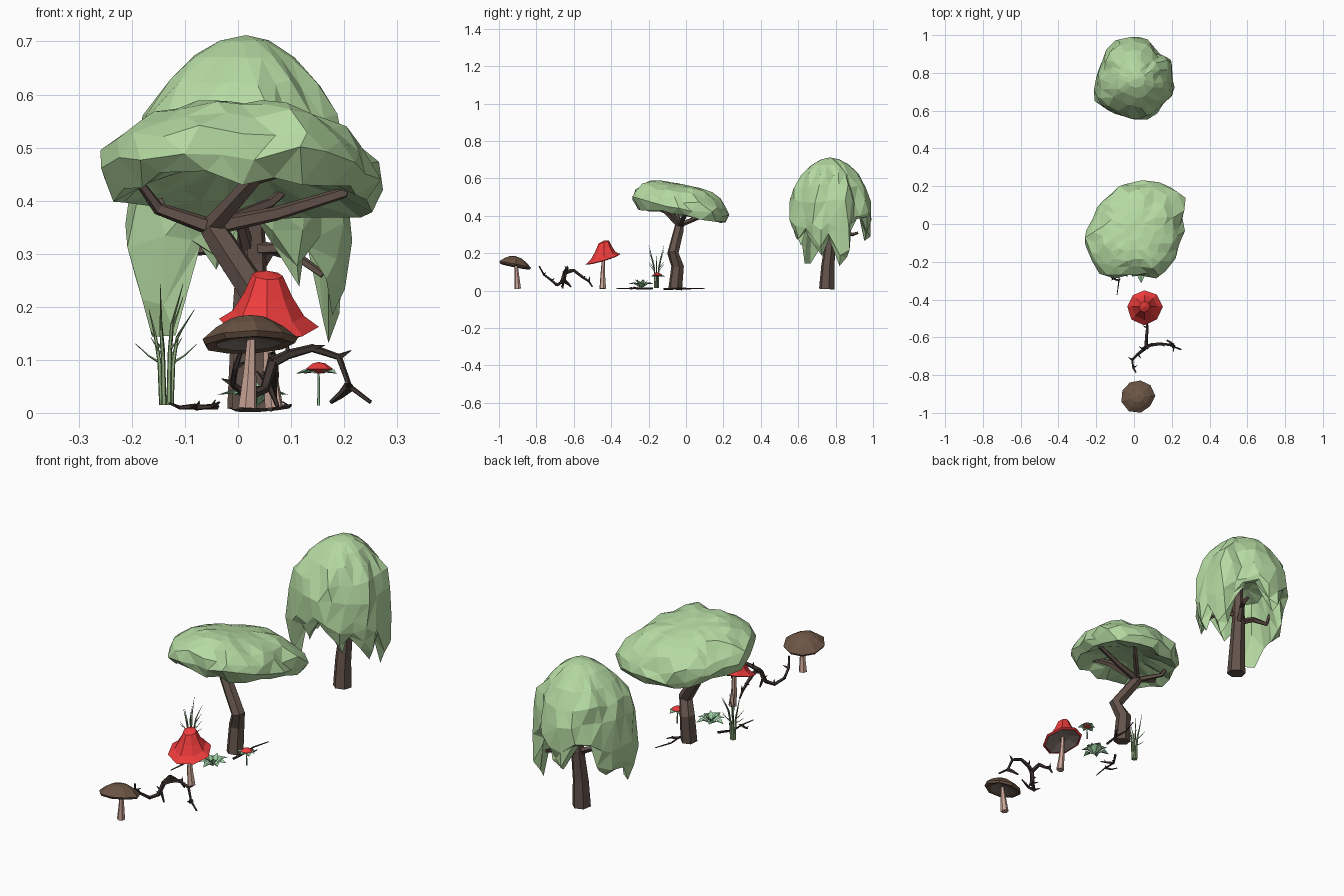
import bpy, bmesh, math, random
from mathutils import Vector as V

if "Cube" in bpy.data.objects:
    bpy.data.objects.remove(bpy.data.objects["Cube"])

random.seed(4)
TAU = math.tau


def material(name, r, g, b):
    m = bpy.data.materials.new(name)
    m.diffuse_color = (r, g, b, 1)
    m.use_nodes = True
    m.node_tree.nodes["Principled BSDF"].inputs["Base Color"].default_value = m.diffuse_color
    return m


LEAF = material("foliage", .46, .70, .36)
PLANT = material("plant_green", .33, .62, .36)
REED = material("reed_green", .28, .43, .21)
BARK = material("bark", .125, .085, .07)
TWIG = material("dark_twig", .05, .036, .032)
RED = material("red", .85, .045, .045)
STEM = material("pale_stem", .62, .39, .32)
CAP = material("brown_cap", .15, .09, .06)
GILL = material("gills", .24, .19, .165)


def skin(bm, rings):
    """Bridge successive rings; a one-point ring is a pole."""
    rows = [[bm.verts.new(p) for p in r] for r in rings]
    for a, b in zip(rows, rows[1:]):
        n = max(len(a), len(b))
        for i in range(n):
            j = (i + 1) % n
            if len(a) == 1:
                bm.faces.new((a[0], b[j], b[i]))
            elif len(b) == 1:
                bm.faces.new((a[i], a[j], b[0]))
            else:
                bm.faces.new((a[i], a[j], b[j], b[i]))


def finish(name, bm, mat, tri=False):
    if tri:
        bmesh.ops.remove_doubles(bm, verts=bm.verts, dist=.017)
        bmesh.ops.triangulate(bm, faces=bm.faces)
    bmesh.ops.recalc_face_normals(bm, faces=bm.faces)
    me = bpy.data.meshes.new(name)
    bm.to_mesh(me)
    bm.free()
    me.materials.append(mat)
    ob = bpy.data.objects.new(name, me)
    bpy.context.collection.objects.link(ob)
    return ob


def tubes(name, paths, mat, sides=6):
    """Each path is (points, start radius, end radius)."""
    bm = bmesh.new()
    for pts, r0, r1 in paths:
        pts = [V(p) for p in pts]
        last = len(pts) - 1
        ref = V((1, .3, .1)) if abs((pts[-1] - pts[0]).normalized().x) < .7 else V((0, .3, 1))
        rings = [[pts[0]]]
        for i, p in enumerate(pts):
            d = (pts[min(i + 1, last)] - pts[max(i - 1, 0)]).normalized()
            u = (ref - d * ref.dot(d)).normalized()
            w, r, ref = d.cross(u), r0 + (r1 - r0) * i / last, u
            rings.append([p + (u * math.cos(TAU * k / sides) + w * math.sin(TAU * k / sides)) * r
                          for k in range(sides)])
        skin(bm, rings + [[pts[-1]]])
    return finish(name, bm, mat)


def radius_fn(outline, c):
    """Radius of a closed outline about c as a function of angle."""
    pol = sorted((math.atan2(y - c[1], x - c[0]) % TAU, math.hypot(x - c[0], y - c[1])) for x, y in outline)
    pol = [(pol[-1][0] - TAU, pol[-1][1])] + pol + [(pol[0][0] + TAU, pol[0][1])]

    def f(t):
        for (a, ra), (b, rb) in zip(pol, pol[1:]):
            if a <= t <= b:
                return ra + (rb - ra) * (t - a) / max(b - a, 1e-6)
    return f


def canopy(name, c, outline, profile, n, jitter, height):
    """Faceted crown; profile holds (radius share, z, hang weight)."""
    rad, bm, rings = radius_fn(outline, c), bmesh.new(), []
    for k, (f, z, w) in enumerate(profile):
        ring = []
        m = n if f else 1
        for i in range(m):
            t = (TAU * (i + .5 * (k % 2) * (w == 0)) / n) % TAU
            r = rad(t) * f
            x, y = c[0] + r * math.cos(t), c[1] + r * math.sin(t)
            s = jitter * min(1, f * f * 1.5)
            j = V([random.uniform(-s, s) for _ in "xyz"])
            ring.append(V((x, y, height(z, w, t, y))) + j)
        rings.append(ring)
    skin(bm, rings)
    return finish(name, bm, LEAF, True)


# Umbrella tree crown, tilted down towards the back
flat_outline = [(.08, .235), (.25, .17), (.26, .0), (.22, -.15), (.14, -.28), (.06, -.26), (-.05, -.28),
                (-.17, -.27), (-.21, -.2), (-.275, -.08), (-.2, .05), (-.1, .18), (0, .22)]
canopy("umbrella_crown", (.0, -.04), flat_outline,
       [(0, .57, 0), (.2, .572, 0), (.42, .568, 0), (.63, .553, 0), (.82, .525, 0), (.96, .485, 0), (1, .445, 0),
        (.9, .402, 0), (.65, .432, 0), (.3, .46, 0), (0, .462, 0)],
       22, .013, lambda z, w, t, y: z - .19 * (y + .04))

# Umbrella tree trunk and limbs
fork = (-.05, -.035, .35)
tubes("umbrella_trunk", [([(.025, -.058, 0.005), (.025, -.045, .13), (.05, -.07, .2), (-.03, -.04, .32), fork],
                          .038, .024)], BARK, 6)
tubes("umbrella_limbs", [
    ([fork, (.035, -.13, .445), (.1, -.17, .46)], .02, .01),
    ([fork, (.07, -.02, .375), (.2, 0, .415), (.21, 0, .45)], .017, .008),
    ([fork, (-.15, -.04, .385), (-.19, -.07, .44)], .017, .008),
    ([fork, (-.14, .03, .38), (-.16, .06, .43)], .013, .007),
    ([fork, (.06, .08, .395), (.1, .12, .43)], .014, .007)], BARK, 5)

# Weeping tree crown with hanging lobes
weep_outline = [(-.05, .995), (.1, .95), (.14, .88), (.19, .89), (.2, .78), (.22, .72), (.15, .62), (.06, .55),
                (-.1, .59), (-.2, .65), (-.2, .76), (-.16, .88), (-.08, .985)]
tips = [(217, .14), (188, .22), (250, .28), (300, .24), (343, .18), (20, .14), (100, .26), (160, .22)]


def weep(z, w, t, y):
    deg = math.degrees(t)
    drop = min(tz + .010 * max(0, abs((deg - a + 180) % 360 - 180) - 6) for a, tz in tips)
    return z + w * (min(drop, .39) - .37)


canopy("weeping_crown", (.015, .77), weep_outline,
       [(0, .712, 0), (.22, .702, 0), (.45, .672, 0), (.68, .622, 0), (.86, .555, 0), (.96, .48, 0), (1, .40, .35),
        (.93, .37, .75), (.84, .365, 1), (.76, .42, .5), (.62, .45, 0), (.3, .48, 0), (0, .49, 0)],
       24, .012, weep)

# Weeping tree trunk and limbs
tubes("weeping_trunk", [([(.02, .752, .008), (.02, .758, .13), (.025, .775, .28), (.025, .77, .4), (.02, .77, .55)],
                         .042, .018)], BARK, 6)
tubes("weeping_limbs", [
    ([(.02, .77, .27), (-.06, .78, .31), (-.12, .8, .30), (-.14, .8, .36)], .016, .007),
    ([(.02, .77, .25), (.06, .84, .31), (.09, .89, .30), (.09, .92, .31)], .016, .007),
    ([(.02, .77, .31), (.09, .74, .31), (.16, .72, .26)], .014, .007),
    ([(.02, .77, .3), (0, .7, .38), (-.02, .65, .45)], .014, .007)], BARK, 5)


# Mushrooms: tilted cap, gills and stem
def mushroom(name, c, cap, gill, slope, mat, sides, stem):
    for part, prof, m in (("cap", cap, mat), ("gills", gill, GILL)):
        bm, rings = bmesh.new(), []
        for r, z in prof:
            ring = []
            for i in range(sides if r else 1):
                t = TAU * i / sides
                q = r * (1 + .07 * math.sin(5.3 * i + 1))
                x, y = q * math.cos(t), q * math.sin(t)
                ring.append((c[0] + x, c[1] + y, z + slope[0] * x + slope[1] * y))
            rings.append(ring)
        skin(bm, rings)
        finish(f"{name}_{part}", bm, m)
    tubes(f"{name}_stem", [(stem, .018, .008)], STEM, 6)


mushroom("red_mushroom", (.055, -.438),
         [(0, .268), (.028, .26), (.045, .222), (.066, .188), (.092, .17), (.082, .165)],
         [(.082, .167), (.03, .183), (0, .183)], (-.08, .3), RED, 8,
         [(.068, -.445, .01), (.06, -.445, .08), (.056, -.44, .19)])
mushroom("brown_mushroom", (.02, -.91),
         [(0, .184), (.034, .177), (.062, .16), (.088, .137), (.082, .127), (.062, .13)],
         [(.062, .129), (.025, .137), (0, .137)], (.05, -.2), CAP, 9,
         [(.018, -.9, .01), (.022, -.903, .07), (.025, -.908, .14)])


# Thorny fallen branches
def thorny(name, paths, r, thorn):
    out = []
    for p in paths:
        out.append((p, r, r * .35))
        for q in p[1:-1]:
            d = V((random.uniform(-1, 1), random.uniform(-1, 1), random.uniform(.1, .8))).normalized()
            out.append(([q, V(q) + d * thorn], r * .6, .0008))
    tubes(name, out, TWIG, 5)


J = (.065, -.65, .095)
thorny("thorny_branch", [
    [J, (.05, -.665, .045), (.02, -.69, .03), (-.01, -.72, .055), (-.005, -.76, .085), (.01, -.785, .13)],
    [J, (.095, -.64, .11), (.14, -.635, .122), (.19, -.64, .105), (.21, -.65, .05), (.25, -.665, .02)],
    [(.21, -.65, .05), (.195, -.63, .035), (.175, -.615, .02)],
    [J, (.065, -.6, .108), (.07, -.55, .07), (.068, -.52, .05), (.07, -.5, .02)],
    [J, (.055, -.655, .06), (.075, -.66, .012)]], .011, .028)
thorny("ground_twig_front", [
    [(-.04, -.18, .012), (-.08, -.24, .01), (-.08, -.3, .012), (-.09, -.375, .01)],
    [(-.08, -.3, .012), (-.11, -.29, .01), (-.13, -.275, .018)],
    [(-.08, -.24, .01), (-.05, -.26, .012), (-.035, -.28, .02)]], .006, .015)
thorny("ground_twig_back", [
    [(.06, -.12, .008), (.07, -.04, .01), (.065, .02, .01), (.09, .1, .012)],
    [(.07, -.04, .01), (.095, -.02, .012), (.1, .0, .015)]], .006, .015)

# Reed clump: thick stalks plus thin blades
stalks, blades = [], []
for i in range(6):
    a = TAU * i / 6
    b = V((-.135 + .009 * math.cos(a), -.158 + .009 * math.sin(a), .015))
    m = b + V((.004 * math.cos(a), .004 * math.sin(a), .08 + .012 * (i % 3)))
    stalks.append(([b, m, m + V((.008 * math.cos(a), .012 * math.sin(a), .05))], .005, .003))
    top = stalks[-1][0][-1]
    blades.append(([top, top + V((.022 * math.cos(a) + .01, .022 * math.sin(a), .05 + .012 * (i % 3)))], .003, .0006))
    blades.append(([m, m + V((.02 * math.cos(a), .014 * math.sin(a), .012)),
                    m + V((.045 * math.cos(a), .034 * math.sin(a), .035))], .003, .0006))
tubes("reed_stalks", stalks, REED, 5)
tubes("reed_blades", blades, REED, 3)


# Leaf rosettes: folded pointed leaves around a centre
def rosette(name, c, n, length, width, rise, drop):
    bm = bmesh.new()
    for i in range(n):
        a = TAU * (i + .3) / n
        d, s = V((math.cos(a), math.sin(a), 0)), V((-math.sin(a), math.cos(a), 0))
        k = length * (1 if i % 2 else .82)
        mid = V(c) + d * k * .55 + V((0, 0, rise))
        b, l, r, m, t = [bm.verts.new(p) for p in (
            V(c), mid + s * width, mid - s * width, mid - V((0, 0, width * .4)), V(c) + d * k + V((0, 0, drop)))]
        for f in ((b, m, l), (b, r, m), (m, t, l), (m, r, t)):
            bm.faces.new(f)
    finish(name, bm, PLANT)


rosette("leafy_plant_outer", (.035, -.238, .012), 7, .075, .018, .032, .022)
rosette("leafy_plant_inner", (.035, -.238, .02), 5, .04, .012, .026, .04)

# Small red flower
F = (.152, -.152)
tubes("flower_stem", [([(*F, .014), (*F, .08)], .003, .002)], PLANT, 5)
rosette("flower_leaves", (*F, .078), 6, .045, .016, .004, -.004)
bm = bmesh.new()
skin(bm, [[(F[0], F[1], .074)]] + [[(F[0] + r * math.cos(TAU * i / 7), F[1] + r * math.sin(TAU * i / 7), z)
                                   for i in range(7)] for r, z in ((.014, .076), (.027, .083), (.013, .093))]
     + [[(F[0], F[1], .096)]])
finish("flower_head", bm, RED)
